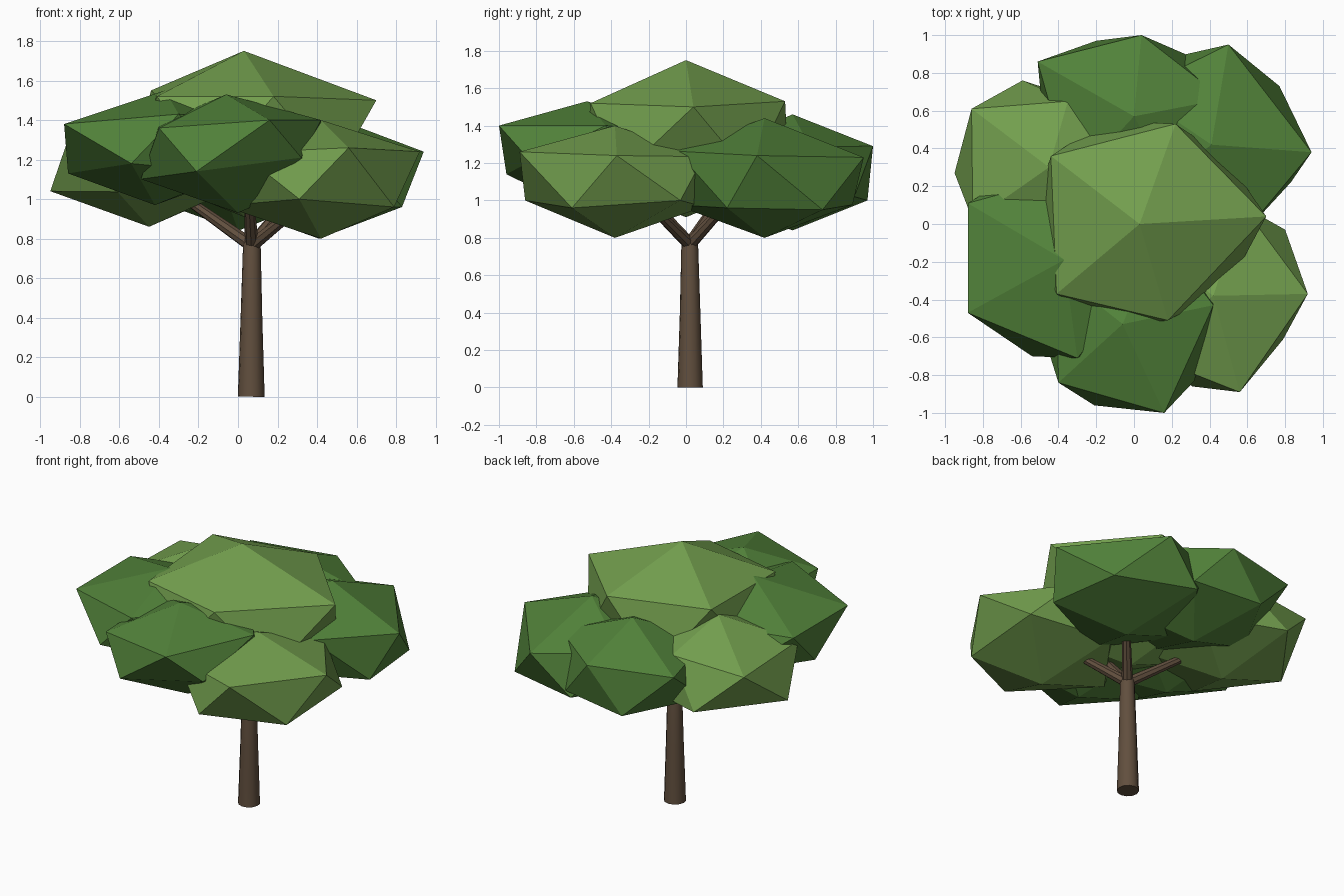
import bpy, bmesh, math
from mathutils import Vector, Matrix

if "Cube" in bpy.data.objects:
    bpy.data.objects.remove(bpy.data.objects["Cube"])


def material(name, rgb):
    m = bpy.data.materials.new(name)
    m.diffuse_color = (*rgb, 1)
    m.use_nodes = True
    m.node_tree.nodes["Principled BSDF"].inputs["Base Color"].default_value = m.diffuse_color
    return m


LIGHT = material("light_leaf_green", (0.170, 0.345, 0.076))
DARK = material("dark_leaf_green", (0.084, 0.225, 0.042))
BARK = material("brown_bark", (0.120, 0.078, 0.048))


def add_object(name, bm, mat):
    mesh = bpy.data.meshes.new(name)
    bm.to_mesh(mesh)
    bm.free()
    mesh.materials.append(mat)
    obj = bpy.data.objects.new(name, mesh)
    bpy.context.collection.objects.link(obj)
    return obj


def clump(name, mat, centre, radius, height, spin, corners):
    """Squashed icosahedron; a few corners are pulled out by hand."""
    bm = bmesh.new()
    bmesh.ops.create_icosphere(bm, subdivisions=1, radius=1)
    bm.transform(Matrix.Translation(centre)
                 @ Matrix.Rotation(math.radians(spin), 4, 'Z')
                 @ Matrix.Diagonal((radius, radius, height, 1)))
    free = list(bm.verts)
    for c in map(Vector, corners):
        v = min(free, key=lambda v: (v.co - c).length)
        v.co = c
        free.remove(v)
    add_object(name, bm, mat)


def limb(name, path, sides=12):
    """Tapered round limb through (x, y, z, radius) stations."""
    bm = bmesh.new()
    pts = [Vector(p[:3]) for p in path]
    turn = (pts[-1] - pts[0]).to_track_quat('Z', 'Y')
    rings = []
    for p, (*_, r) in zip(pts, path):
        rings.append([bm.verts.new(p + turn @ Vector((
            r * math.cos(2 * math.pi * i / sides),
            r * math.sin(2 * math.pi * i / sides), 0))) for i in range(sides)])
    for a, b in zip(rings, rings[1:]):
        for i in range(sides):
            j = (i + 1) % sides
            bm.faces.new((a[i], a[j], b[j], b[i])).smooth = True
    bm.faces.new(rings[0][::-1])
    bm.faces.new(rings[-1])
    obj = add_object(name, bm, BARK)
    bpy.context.view_layer.objects.active = obj
    obj.select_set(True)
    bpy.ops.object.shade_smooth_by_angle(angle=math.radians(40))
    obj.select_set(False)


# Trunk and the branches forking from its top
limb("trunk", [(0.067, 0.022, 0, 0.068), (0.068, 0.022, 0.4, 0.055),
               (0.07, 0.02, 0.76, 0.045), (0.07, 0.02, 0.79, 0.04)])
for name, end in (("branch_back_left", (-0.32, 0.20, 1.04)),
                  ("branch_front_right", (0.36, -0.22, 1.00)),
                  ("branch_back_right", (0.30, 0.28, 1.05)),
                  ("branch_front", (0.05, -0.28, 1.10))):
    start = Vector((0.07, 0.02, 0.765))
    step = (Vector(end) - start).normalized() * 0.03
    limb(name, [(*(start - step * 0.5), 0.036), (*(start + step), 0.034),
                (*end, 0.022)], sides=8)

# Foliage clumps
clump("top_leaves", LIGHT, (0.03, 0, 1.33), 0.645, 0.42, 0, [
    (0.70, 0.04, 1.50), (0.22, 0.53, 1.53), (-0.44, 0.36, 1.55),
    (-0.41, -0.37, 1.52), (0.18, -0.51, 1.52)])
clump("front_leaves", DARK, (0, -0.53, 1.24), 0.55, 0.31, -70, [
    (0.16, -1.0, 1.40), (-0.40, -0.84, 1.36), (0.42, -0.43, 1.40),
    (-0.21, -0.96, 1.14), (0.32, -0.83, 1.21), (-0.06, -0.53, 1.53)])
clump("left_leaves", DARK, (-0.42, -0.19, 1.26), 0.58, 0.29, 212, [
    (-0.88, -0.47, 1.38), (-0.30, -0.71, 1.43), (-0.88, 0.11, 1.38),
    (-0.86, -0.15, 1.13), (-0.54, -0.70, 1.18), (-0.37, -0.19, 1.55)])
clump("back_left_leaves", LIGHT, (-0.45, 0.30, 1.18), 0.55, 0.32, 143, [
    (-0.86, 0.61, 1.30), (-0.95, 0.27, 1.04), (-0.59, 0.76, 1.05),
    (-0.35, 0.65, 1.33)])
clump("front_right_leaves", LIGHT, (0.42, -0.38, 1.10), 0.56, 0.30, 0, [
    (0.92, -0.37, 1.24), (0.56, -0.89, 1.26), (0.80, -0.03, 1.0),
    (0.79, -0.61, 0.96), (0.31, -0.86, 1.0)])
clump("back_right_leaves", DARK, (0.41, 0.42, 1.12), 0.56, 0.32, 2, [
    (0.94, 0.38, 1.24), (0.50, 0.95, 1.23), (0.77, 0.73, 0.95),
    (0.83, 0.22, 0.96)])
clump("back_leaves", DARK, (0, 0.57, 1.15), 0.54, 0.31, 83, [
    (0.04, 1.0, 1.29), (-0.51, 0.86, 1.30), (-0.20, 0.97, 1.0),
    (0.27, 0.90, 1.02)])
